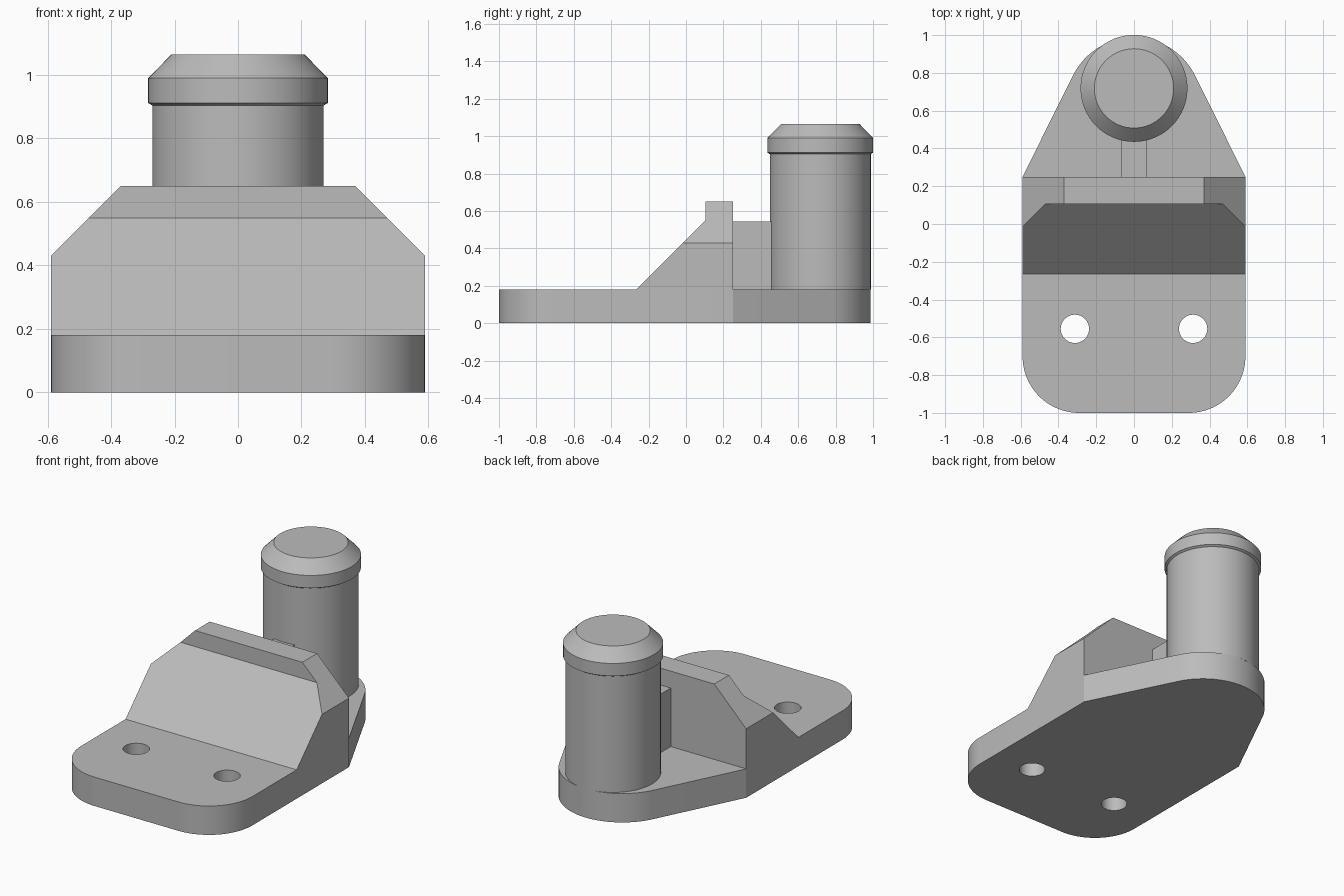
import bpy, bmesh
from math import sin, cos, pi, atan2, radians
from mathutils import Vector

cube = bpy.data.objects.get("Cube")
if cube:
    bpy.data.objects.remove(cube, do_unlink=True)

grey = bpy.data.materials.new("plain grey")
grey.use_nodes = True
colour = (0.5, 0.5, 0.5, 1)
grey.diffuse_color = colour
grey.node_tree.nodes["Principled BSDF"].inputs["Base Color"].default_value = colour


def finish(name, bm, smooth=False):
    bmesh.ops.recalc_face_normals(bm, faces=bm.faces)
    mesh = bpy.data.meshes.new(name)
    bm.to_mesh(mesh)
    bm.free()
    mesh.materials.append(grey)
    obj = bpy.data.objects.new(name, mesh)
    bpy.context.collection.objects.link(obj)
    if smooth:
        bpy.ops.object.select_all(action='DESELECT')
        obj.select_set(True)
        bpy.context.view_layer.objects.active = obj
        bpy.ops.object.shade_smooth_by_angle(angle=radians(25))
    return obj


def prism(points, direction):
    """Extrude a flat outline along a direction."""
    bm = bmesh.new()
    face = bm.faces.new([bm.verts.new(p) for p in points])
    new = bmesh.ops.extrude_face_region(bm, geom=[face])["geom"]
    bmesh.ops.translate(bm, vec=direction,
                        verts=[v for v in new if isinstance(v, bmesh.types.BMVert)])
    return bm


def arc(cx, cy, r, a, b, steps=24, z=0):
    return [(cx + r * cos(a + (b - a) * i / steps),
             cy + r * sin(a + (b - a) * i / steps), z) for i in range(steps + 1)]


W, T = 0.59, 0.18            # half width and plate thickness
BACK, PIN_Y = 0.25, 0.718    # back of the block, pin centre

# Base plate: rounded front corners, tapering to a round back end
tilt = atan2(0.447, 0.894)
outline = (arc(W - 0.3, -0.7, 0.3, -pi / 2, 0) + [(W, BACK, 0)]
           + arc(0, 0.627, 0.36, tilt, pi - tilt, 48) + [(-W, BACK, 0)]
           + arc(0.3 - W, -0.7, 0.3, pi, 1.5 * pi))
base = finish("base_plate", prism(outline, (0, 0, T)))

# Two screw holes through the plate
for side in (-1, 1):
    ring = arc(side * 0.313, -0.555, 0.075, 0, 2 * pi, 48, -0.1)[:-1]
    cutter = finish("hole_cutter", prism(ring, (0, 0, 0.5)))
    cutter.hide_render = True
    mod = base.modifiers.new("hole", 'BOOLEAN')
    mod.operation, mod.solver, mod.object = 'DIFFERENCE', 'EXACT', cutter
    bpy.ops.object.select_all(action='DESELECT')
    base.select_set(True)
    bpy.context.view_layer.objects.active = base
    bpy.ops.object.modifier_apply(modifier=mod.name)
    bpy.data.objects.remove(cutter, do_unlink=True)
bpy.ops.object.shade_smooth_by_angle(angle=radians(25))

# Wedge block: sloped front, upright lip, both upper side corners cut off
side_profile = [(-0.265, T), (0.105, 0.55), (0.105, 0.65), (BACK, 0.65), (BACK, T)]
bm = prism([(-W, y, z) for y, z in side_profile], (2 * W, 0, 0))
for side in (-1, 1):
    cut = bmesh.ops.bisect_plane(bm, geom=bm.verts[:] + bm.edges[:] + bm.faces[:],
                                 plane_co=Vector((side * W, 0, 0.43)),
                                 plane_no=Vector((side, 0, 1)), clear_outer=True)
    edges = [e for e in cut["geom_cut"] if isinstance(e, bmesh.types.BMEdge)]
    bmesh.ops.edgeloop_fill(bm, edges=edges)
finish("wedge_block", bm)

# Rib joining the block to the pin
finish("rib", prism([(-0.07, BACK, T), (0.07, BACK, T), (0.07, 0.47, T), (-0.07, 0.47, T)],
                    (0, 0, 0.545 - T)))


def turned(name, profile):
    """Stack of rings around the pin axis, closed at both ends."""
    bm = bmesh.new()
    n = 64
    rings = [[bm.verts.new(p) for p in arc(0, PIN_Y, r, 0, 2 * pi, n, z)[:-1]]
             for r, z in profile]
    for low, high in zip(rings, rings[1:]):
        for i in range(n):
            j = (i + 1) % n
            bm.faces.new((low[i], low[j], high[j], high[i]))
    bm.faces.new(rings[0][::-1])
    bm.faces.new(rings[-1])
    finish(name, bm, smooth=True)


# Pin with its chamfered head
turned("pin", [(0.27, T), (0.27, 0.91)])
turned("pin_head", [(0.27, 0.904), (0.283, 0.912), (0.283, 0.99), (0.21, 1.065)])
